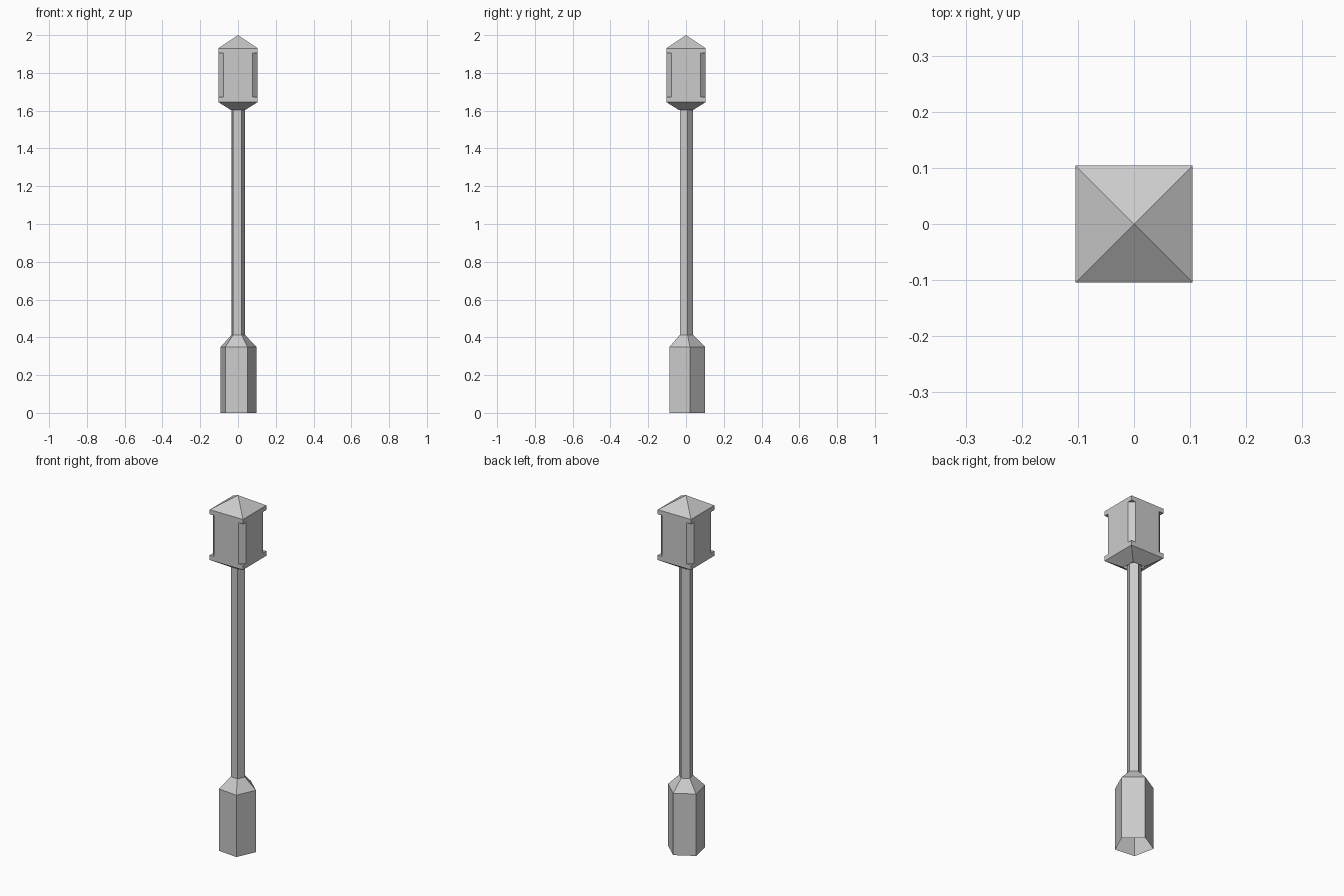
import bpy
from math import sin, cos, radians

if "Cube" in bpy.data.objects:
    bpy.data.objects.remove(bpy.data.objects["Cube"])


def ngon(n, r, z, start):
    """Ring of n points at radius r and height z."""
    return [(r * cos(radians(start + 360 * i / n)),
             r * sin(radians(start + 360 * i / n)), z) for i in range(n)]


def square(h, z):
    return ngon(4, h * 2 ** 0.5, z, 45)


def chamfered(h, c, z):
    """Square of half width h with corners cut back to c."""
    pts = []
    for sx, sy in ((1, 1), (-1, 1), (-1, -1), (1, -1)):
        pair = [(sx * h, sy * c, z), (sx * c, sy * h, z)]
        pts += pair if sx * sy > 0 else pair[::-1]
    return pts


def loft(name, rings, cap_bottom=False, cap_top=False, apex=None):
    """Skin a stack of rings with flat quads, optionally closed or pointed."""
    n = len(rings[0])
    verts = [p for ring in rings for p in ring]
    faces = [(k * n + i, k * n + (i + 1) % n,
              (k + 1) * n + (i + 1) % n, (k + 1) * n + i)
             for k in range(len(rings) - 1) for i in range(n)]
    top = (len(rings) - 1) * n
    if cap_bottom:
        faces.append(tuple(reversed(range(n))))
    if cap_top:
        faces.append(tuple(range(top, top + n)))
    if apex is not None:
        verts.append((0, 0, apex))
        faces += [(top + i, top + (i + 1) % n, len(verts) - 1) for i in range(n)]
    mesh = bpy.data.meshes.new(name)
    mesh.from_pydata(verts, [], faces)
    obj = bpy.data.objects.new(name, mesh)
    bpy.context.collection.objects.link(obj)
    return obj


TURN = 12       # twist of the five-sided post
HALF = 0.104    # half width of the lantern

# Five-sided base, shoulder and pole in one skin, open underneath
loft("post", [ngon(5, r, z, TURN) for r, z in
              ((0.1, 0), (0.1, 0.35), (0.038, 0.413), (0.038, 1.61))])

# Flared support and lower rim of the lantern
loft("lantern_tray", [square(0.037, 1.603), square(HALF, 1.645), square(HALF, 1.672)],
     cap_top=True)

# Lantern body, sides flush with the rims and corners cut away
loft("lantern_body", [chamfered(HALF, 0.076, z) for z in (1.672, 1.904)])

# Upper rim and pyramid roof
loft("lantern_roof", [square(HALF, 1.904), square(HALF, 1.93)],
     cap_bottom=True, apex=2.0)
